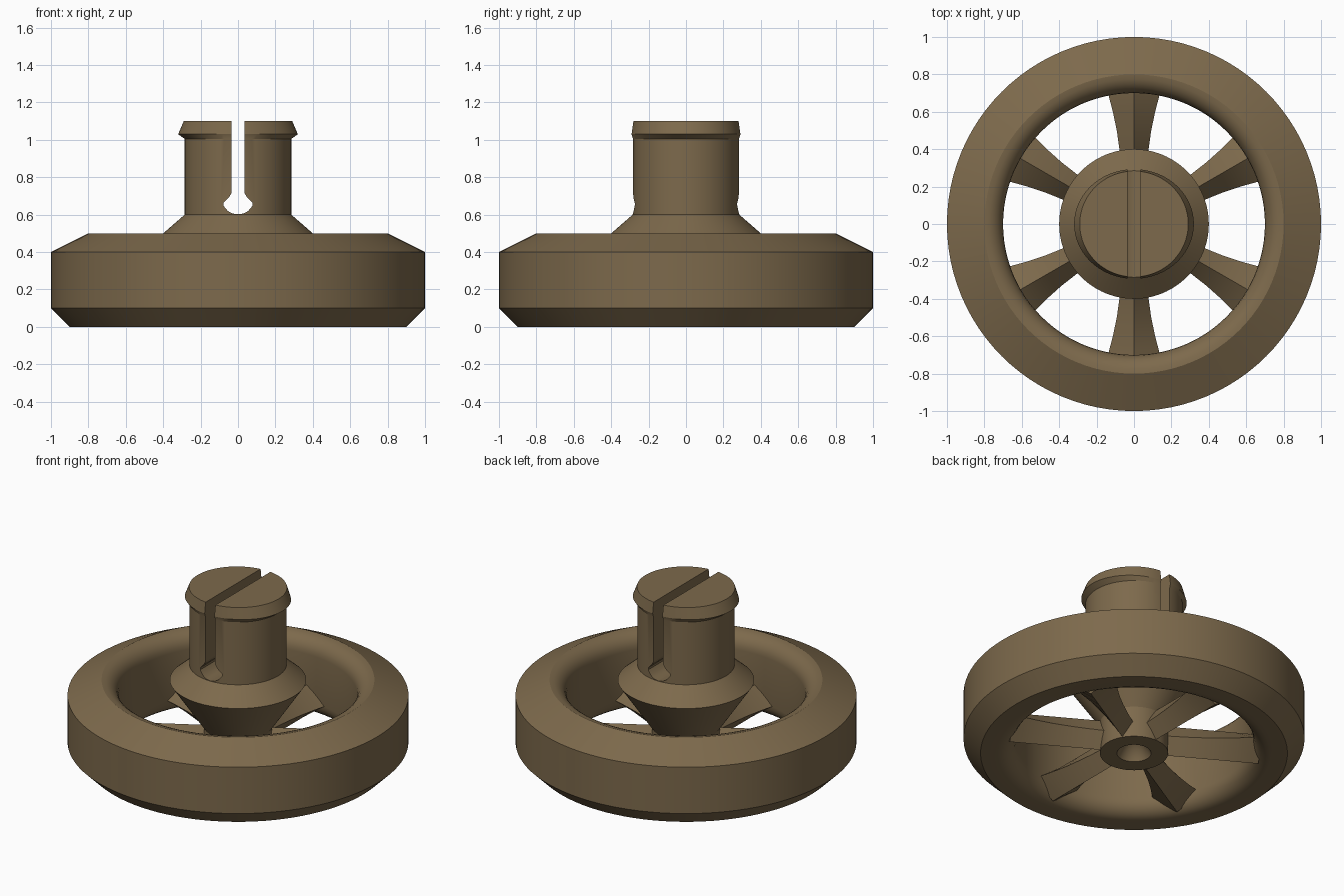
import bpy, bmesh, math
from mathutils import Matrix

if "Cube" in bpy.data.objects:
    bpy.data.objects.remove(bpy.data.objects["Cube"])

SEG = 96
brown = bpy.data.materials.new("dark_tan")
brown.diffuse_color = (0.205, 0.143, 0.072, 1)
brown.use_nodes = True
brown.node_tree.nodes["Principled BSDF"].inputs["Base Color"].default_value = brown.diffuse_color


def finish(name, bm, smooth=True):
    bmesh.ops.remove_doubles(bm, verts=bm.verts, dist=1e-5)
    bmesh.ops.recalc_face_normals(bm, faces=bm.faces)
    me = bpy.data.meshes.new(name)
    bm.to_mesh(me)
    bm.free()
    ob = bpy.data.objects.new(name, me)
    bpy.context.collection.objects.link(ob)
    me.materials.append(brown)
    if smooth:
        shade(ob)
    return ob


def shade(ob):
    bpy.ops.object.select_all(action='DESELECT')
    ob.select_set(True)
    bpy.context.view_layer.objects.active = ob
    bpy.ops.object.shade_smooth_by_angle(angle=math.radians(22))


def lathe(profile, closed):
    """Revolve (rx, ry, z) points around z; rx and ry allow oval rings."""
    bm = bmesh.new()
    rings = []
    for rx, ry, z in profile:
        rings.append([bm.verts.new((rx * math.cos(2 * math.pi * i / SEG),
                                    ry * math.sin(2 * math.pi * i / SEG), z))
                      for i in range(SEG)] if rx else [bm.verts.new((0, 0, z))] * SEG)
    pairs = list(zip(rings, rings[1:] + rings[:1])) if closed else list(zip(rings, rings[1:]))
    for a, b in pairs:
        for i in range(SEG):
            j = (i + 1) % SEG
            quad = list(dict.fromkeys([a[i], a[j], b[j], b[i]]))
            bm.faces.new(quad)
    return bm


# Rim: chamfered outside, rounded lips inside
rim = [(0.9, 0), (1.0, 0.1), (1.0, 0.4), (0.8, 0.5)]
arc = [math.radians(a) for a in range(0, 91, 15)]
rim += [(0.8 - 0.1 * math.sin(a), 0.4 + 0.1 * math.cos(a)) for a in arc[1:]]
rim += [(0.8 - 0.1 * math.cos(a), 0.1 - 0.1 * math.sin(a)) for a in arc]
finish("wheel_rim", lathe([(r, r, z) for r, z in rim], True))

# Hub with conical hole below and pin with oval snap lip above
hub = [(0, 0, 0.2), (0.1, 0.1, 0), (0.2, 0.2, 0), (0.2, 0.2, 0.2), (0.4, 0.4, 0.5),
       (0.285, 0.285, 0.6), (0.285, 0.285, 1.005), (0.32, 0.293, 1.03),
       (0.29, 0.283, 1.1), (0, 0, 1.1)]
hub_ob = finish("hub_and_pin", lathe(hub, False), smooth=False)

# Slot through the pin, with a rounded opening at its foot
half = [(0.035, 1.3), (0.035, 0.715), (0.05, 0.69), (0.078, 0.662), (0.078, 0.648),
        (0.055, 0.62), (0.03, 0.606), (0.0, 0.602)]
outline = half + [(-x, z) for x, z in reversed(half[:-1])]
bm = bmesh.new()
face = bm.faces.new([bm.verts.new((x, -0.6, z)) for x, z in outline])
ext = bmesh.ops.extrude_face_region(bm, geom=[face])
bmesh.ops.translate(bm, vec=(0, 1.2, 0),
                    verts=[v for v in ext["geom"] if isinstance(v, bmesh.types.BMVert)])
cutter = finish("slot_cutter", bm, smooth=False)
cutter.hide_render = True
mod = hub_ob.modifiers.new("slot", 'BOOLEAN')
mod.operation = 'DIFFERENCE'
mod.solver = 'EXACT'
mod.object = cutter
bpy.context.view_layer.objects.active = hub_ob
bpy.ops.object.modifier_apply(modifier="slot")
bpy.data.objects.remove(cutter)
shade(hub_ob)

# Six flared spokes with a diamond section
stations = [(0.15, 0.06), (0.3, 0.068), (0.4, 0.078), (0.5, 0.092),
            (0.6, 0.113), (0.68, 0.134), (0.74, 0.15)]
for k in range(6):
    bm = bmesh.new()
    rings = [[bm.verts.new(p) for p in ((r, -w, 0.1), (r, 0, 0.003), (r, w, 0.1), (r, 0, 0.2))]
             for r, w in stations]
    for a, b in zip(rings, rings[1:]):
        for i in range(4):
            bm.faces.new([a[i], a[(i + 1) % 4], b[(i + 1) % 4], b[i]])
    bm.faces.new(rings[0])
    bm.faces.new(rings[-1])
    bm.transform(Matrix.Rotation(math.radians(30 + 60 * k), 4, 'Z'))
    finish("spoke_%d" % (k + 1), bm)
